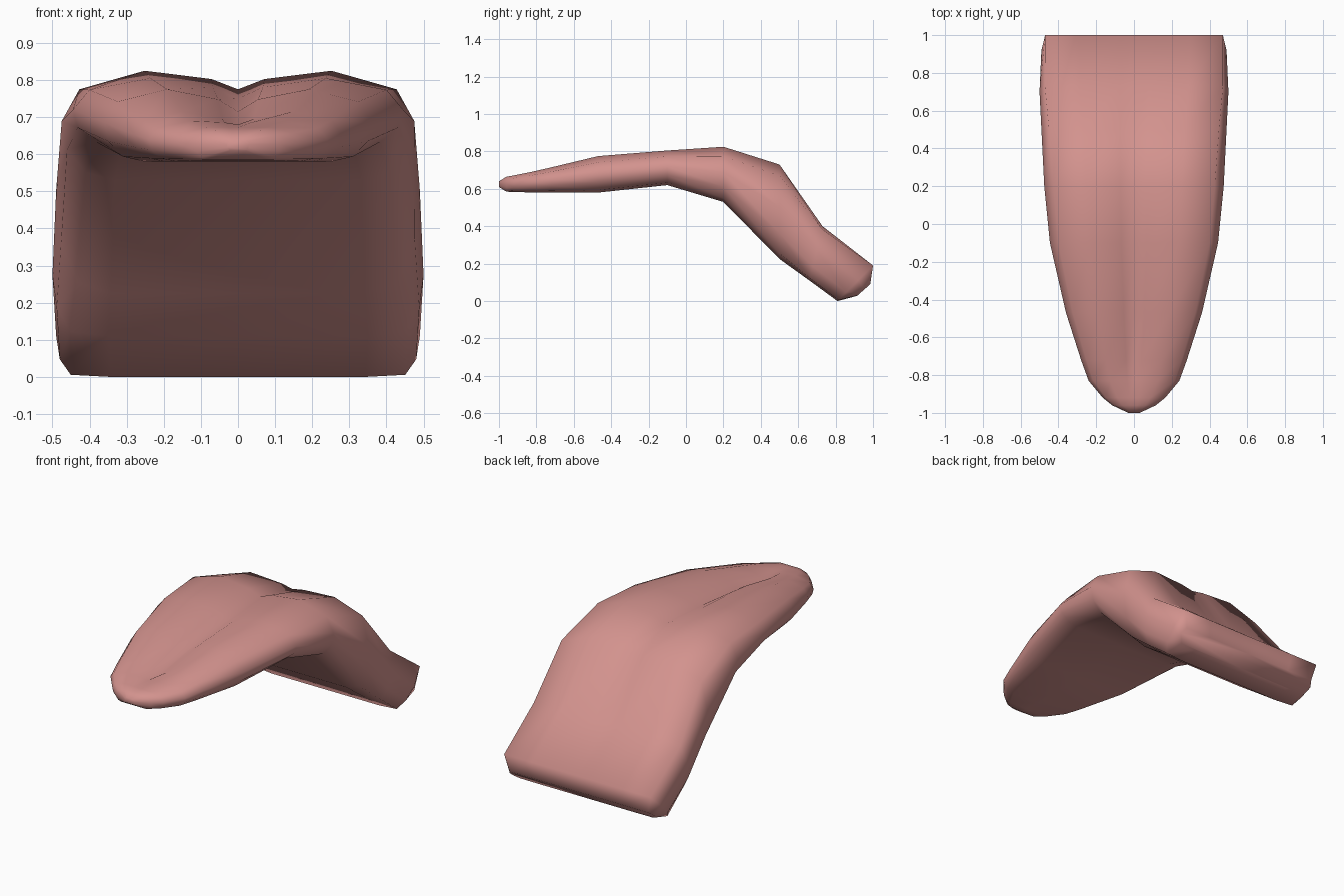
import bpy, bmesh
from mathutils import Vector

cube = bpy.data.objects.get("Cube")
if cube:
    bpy.data.objects.remove(cube, do_unlink=True)

pink = bpy.data.materials.new("soft_pink")
pink.use_nodes = True
COLOUR = (0.65, 0.29, 0.27, 1)
pink.diffuse_color = COLOUR
pink.node_tree.nodes["Principled BSDF"].inputs["Base Color"].default_value = COLOUR

# Half cross-section, top centre to bottom centre: (width share, height share)
ROUND = [(0, 1), (.15, 1), (.53, 1), (.9, .83), (1, .54), (.97, .28), (.86, .07), (.7, 0), (0, 0)]
BOXY = [(0, 1), (.15, 1), (.6, 1), (.96, 1), (1, .58), (.98, .25), (.92, .03), (.7, 0), (0, 0)]
GROOVE = [1, .45] + [0] * 7

# Stations from tip to root: top y, top z, bottom y, bottom z, half width, groove, boxiness
STATIONS = [
    (-1, .64, -1, .61, .03, 0, 0),
    (-.96, .665, -.96, .585, .115, 0, 0),
    (-.92, .672, -.92, .583, .165, 0, 0),
    (-.83, .69, -.83, .581, .24, .01, 0),
    (-.72, .715, -.72, .58, .28, .045, 0),
    (-.47, .775, -.47, .58, .36, .06, 0),
    (-.1, .805, -.1, .62, .445, .055, 0),
    (.2, .825, .2, .53, .475, .05, 0),
    (.5, .73, .5, .225, .49, .025, .3),
    (.73, .4, .66, .11, .5, .01, .7),
    (1, .19, .81, 0, .49, 0, 1),
    (.985, .09, .915, .028, .465, 0, 1),
]


def ring(bm, ty, tz, by, bz, width, groove, box):
    """One closed cross-section, mirrored across x."""
    half = []
    for (u0, v0), (u1, v1), g in zip(ROUND, BOXY, GROOVE):
        u, v = u0 + (u1 - u0) * box, v0 + (v1 - v0) * box
        p = Vector((0, by, bz)).lerp(Vector((0, ty, tz)), v)
        half.append(Vector((u * width, p.y, p.z - g * groove)))
    mirrored = [Vector((-p.x, p.y, p.z)) for p in half[-2:0:-1]]
    return [bm.verts.new(p) for p in half + mirrored]


# Tongue body: loft through the stations and close both ends
bm = bmesh.new()
rings = [ring(bm, *s) for s in STATIONS]
for a, b in zip(rings, rings[1:]):
    for i in range(len(a)):
        j = (i + 1) % len(a)
        bm.faces.new((a[i], a[j], b[j], b[i]))
bm.faces.new(rings[0])
bm.faces.new(rings[-1])
bmesh.ops.recalc_face_normals(bm, faces=bm.faces[:])
for face in bm.faces:
    face.smooth = True

mesh = bpy.data.meshes.new("tongue")
bm.to_mesh(mesh)
bm.free()
mesh.materials.append(pink)
tongue = bpy.data.objects.new("tongue", mesh)
bpy.context.collection.objects.link(tongue)
